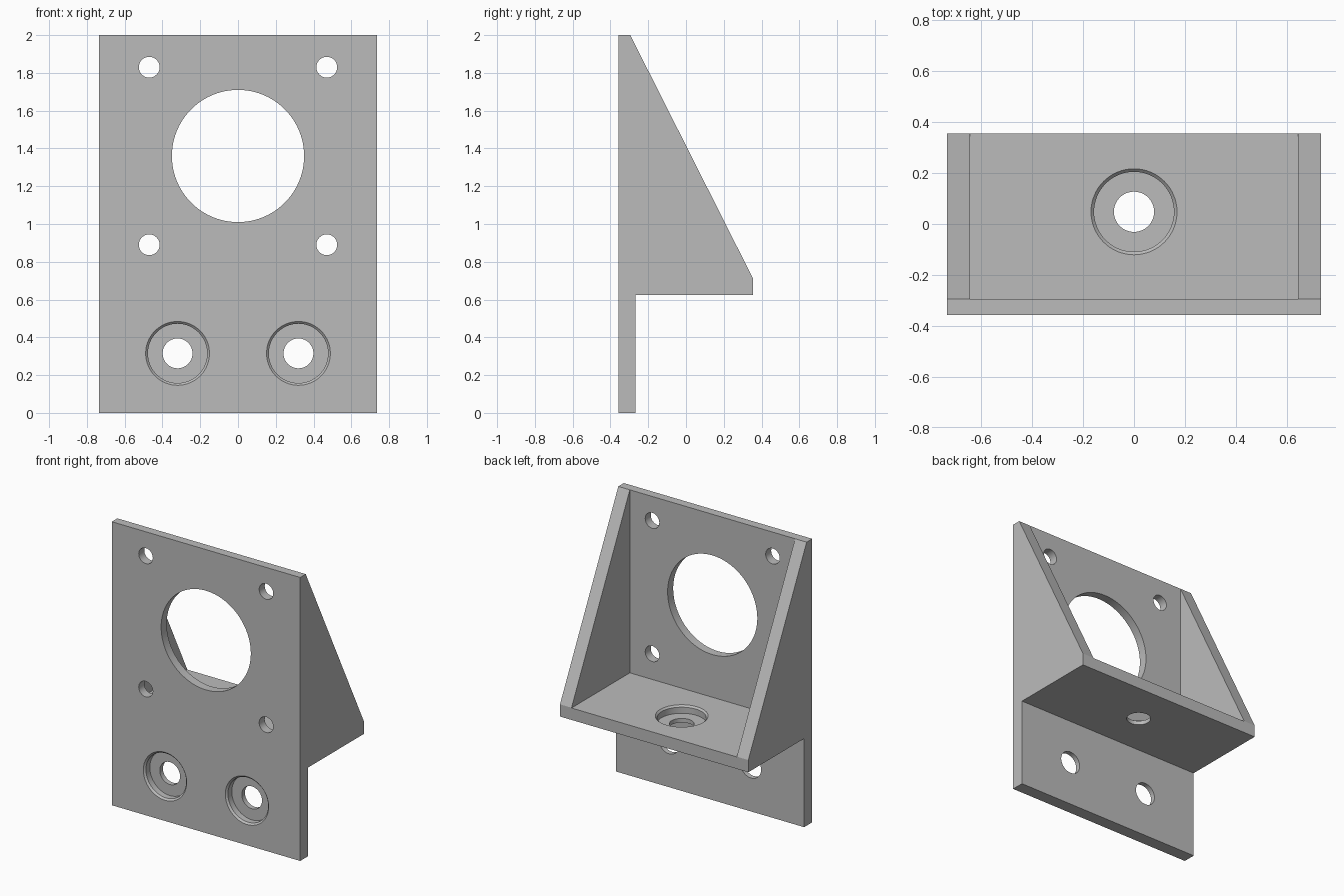
import bpy, bmesh
from math import cos, sin, pi, radians
from mathutils import Matrix

cube = bpy.data.objects.get("Cube")
if cube:
    bpy.data.objects.remove(cube, do_unlink=True)

grey = bpy.data.materials.new("plain grey")
grey.use_nodes = True
colour = (0.5, 0.5, 0.5, 1)
grey.diffuse_color = colour
grey.node_tree.nodes["Principled BSDF"].inputs["Base Color"].default_value = colour

HALF_W, WALL = 0.735, 0.09
FRONT, BACK = -0.357, 0.355
PLATE_BACK = FRONT + 0.062
SHELF_BOTTOM, SHELF_TOP = 0.625, 0.709


def make_object(name, bm):
    bmesh.ops.recalc_face_normals(bm, faces=bm.faces)
    mesh = bpy.data.meshes.new(name)
    bm.to_mesh(mesh)
    bm.free()
    mesh.materials.append(grey)
    obj = bpy.data.objects.new(name, mesh)
    bpy.context.collection.objects.link(obj)
    return obj


def extrude_x(name, profile, half):
    """Extrude a (y, z) outline symmetrically along x."""
    bm = bmesh.new()
    face = bm.faces.new([bm.verts.new((-half, y, z)) for y, z in profile])
    out = bmesh.ops.extrude_face_region(bm, geom=[face])
    moved = [v for v in out["geom"] if isinstance(v, bmesh.types.BMVert)]
    bmesh.ops.translate(bm, verts=moved, vec=(2 * half, 0, 0))
    return make_object(name, bm)


def lathe(name, profile, place, sides):
    """Revolve a (radius, height) outline into a capped solid."""
    bm = bmesh.new()
    rings = [[bm.verts.new((r * cos(2 * pi * i / sides), r * sin(2 * pi * i / sides), h))
              for i in range(sides)] for r, h in profile]
    for a, b in zip(rings, rings[1:]):
        for i in range(sides):
            j = (i + 1) % sides
            bm.faces.new((a[i], a[j], b[j], b[i]))
    bm.faces.new(rings[0])
    bm.faces.new(rings[-1])
    bm.transform(place)
    return make_object(name, bm)


def cut(target, cutter):
    cutter.hide_render = True
    mod = target.modifiers.new("cut", 'BOOLEAN')
    mod.operation, mod.solver, mod.object = 'DIFFERENCE', 'EXACT', cutter
    bpy.ops.object.modifier_apply(modifier=mod.name)
    bpy.data.objects.remove(cutter, do_unlink=True)


def on_front(x, z):
    # Local +z points out of the front face
    return Matrix.Translation((x, FRONT, z)) @ Matrix.Rotation(radians(90), 4, 'X')


def straight(r):
    return [(r, -0.2), (r, 0.1)]


# Chamfered counterbore with a through hole, measured from the surface
counterbore = [(0.079, -0.2), (0.079, -0.055), (0.157, -0.055),
               (0.157, -0.012), (0.169, 0), (0.169, 0.05)]

# Side outline of the plate, shelf and gussets
bracket = extrude_x("mounting_bracket", [
    (FRONT, 0), (FRONT + WALL, 0), (FRONT + WALL, SHELF_BOTTOM), (BACK, SHELF_BOTTOM),
    (BACK, SHELF_TOP + 0.002), (PLATE_BACK, 2), (FRONT, 2)], HALF_W)
bpy.context.view_layer.objects.active = bracket
bracket.select_set(True)

# Open pocket between the two gussets
cut(bracket, extrude_x("pocket_cutter", [
    (PLATE_BACK, SHELF_TOP), (1, SHELF_TOP), (1, 2.2), (PLATE_BACK, 2.2)], HALF_W - WALL))

# Large opening and four screw holes around it
cut(bracket, lathe("opening_cutter", straight(0.35), on_front(0, 1.36), 96))
for x in (-0.47, 0.47):
    for z in (0.89, 1.83):
        cut(bracket, lathe("screw_cutter", straight(0.055), on_front(x, z), 32))

# Counterbored holes in the lower plate and the shelf
for x in (-0.32, 0.32):
    cut(bracket, lathe("bore_cutter", counterbore, on_front(x, 0.315), 64))
cut(bracket, lathe("bore_cutter", counterbore, Matrix.Translation((0, 0.048, SHELF_TOP)), 64))

bpy.ops.object.shade_smooth_by_angle(angle=radians(25))
